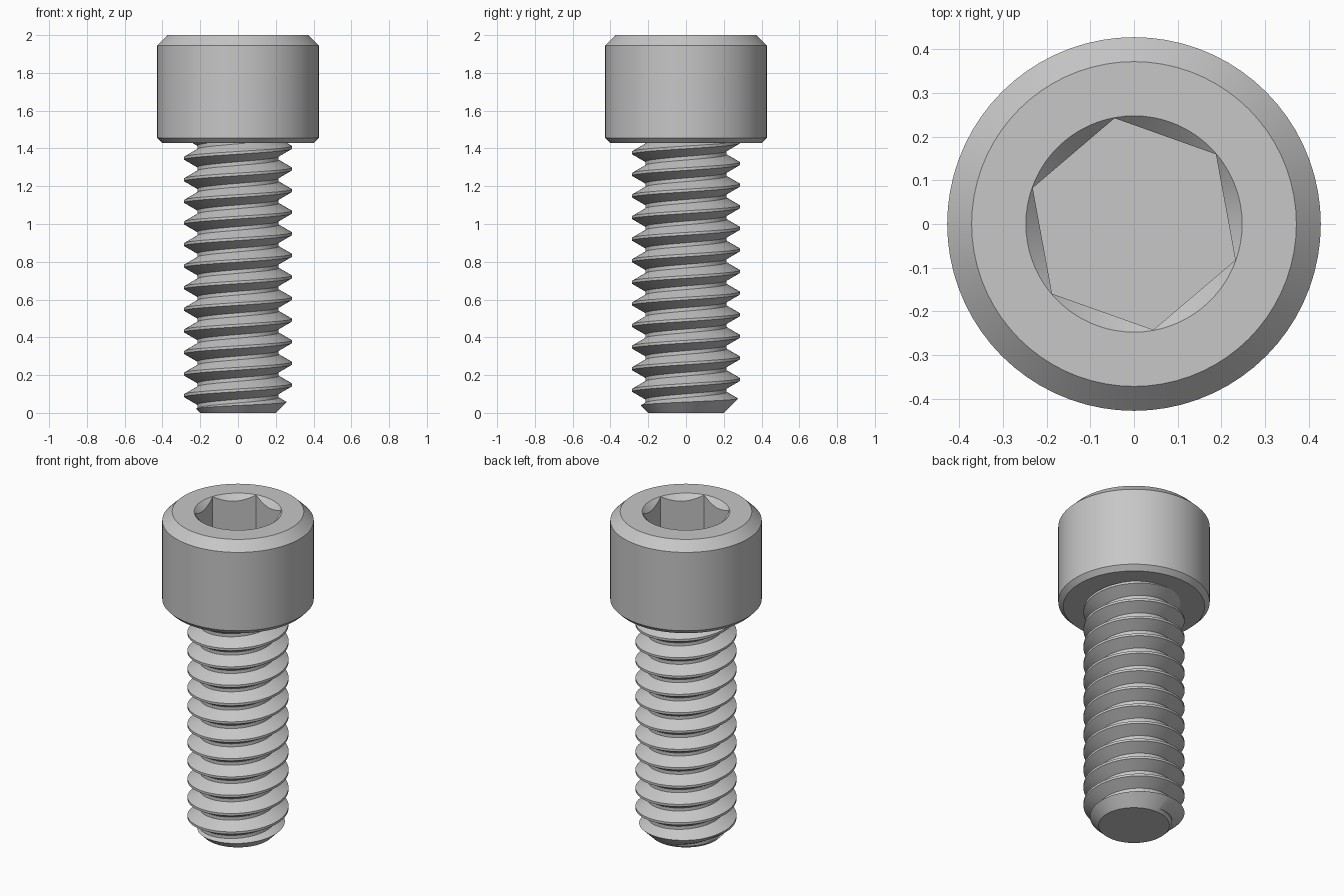
import bpy, bmesh, math

cube = bpy.data.objects.get("Cube")
if cube:
    bpy.data.objects.remove(cube, do_unlink=True)

SIDES = 72
PITCH = 0.1143
CREST, ROOT = 0.2855, 0.2155
PHASE = 0.034          # crest height on the +x side
HEAD_BASE = 1.4286

steel = bpy.data.materials.new("grey_steel")
steel.use_nodes = True
steel.diffuse_color = (0.57, 0.57, 0.57, 1)
steel.node_tree.nodes["Principled BSDF"].inputs["Base Color"].default_value = (0.57, 0.57, 0.57, 1)


def finish(bm, name):
    """Turn a bmesh into a named steel object."""
    bmesh.ops.recalc_face_normals(bm, faces=bm.faces)
    mesh = bpy.data.meshes.new(name)
    bm.to_mesh(mesh)
    bm.free()
    mesh.materials.append(steel)
    obj = bpy.data.objects.new(name, mesh)
    bpy.context.collection.objects.link(obj)
    return obj


def lathe(name, profile, sides=SIDES, turn=0.0):
    """Closed solid of revolution from (radius, height) points, capped flat."""
    bm = bmesh.new()
    rings = []
    for r, z in profile:
        angles = [turn + math.tau * i / sides for i in range(sides)]
        rings.append([bm.verts.new((r * math.cos(a), r * math.sin(a), z)) for a in angles])
    for low, high in zip(rings, rings[1:]):
        for i in range(sides):
            j = (i + 1) % sides
            bm.faces.new((low[i], low[j], high[j], high[i]))
    bm.faces.new(rings[0])
    bm.faces.new(rings[-1])
    return finish(bm, name)


def select_only(obj):
    bpy.ops.object.select_all(action='DESELECT')
    obj.select_set(True)
    bpy.context.view_layer.objects.active = obj


def cut(obj, cutter, operation):
    """Apply a boolean and discard the cutter."""
    cutter.hide_render = True
    mod = obj.modifiers.new("cut", 'BOOLEAN')
    mod.operation = operation
    mod.solver = 'EXACT'
    mod.object = cutter
    select_only(obj)
    bpy.ops.object.modifier_apply(modifier=mod.name)
    bpy.data.objects.remove(cutter, do_unlink=True)


def thread(name, turns):
    """Right-handed helical ridge with flat crest and root, closed at both ends."""
    bm = bmesh.new()
    half_crest = PITCH / 16
    half_root = half_crest + (CREST - ROOT) * math.tan(math.radians(30))
    section = [(ROOT, -half_root), (CREST, -half_crest), (CREST, half_crest), (ROOT, half_root)]
    rows = 4 * turns
    cols = []
    for i in range(SIDES):
        a = math.tau * i / SIDES
        col = []
        for m in range(rows):
            r, dz = section[m % 4]
            z = PHASE + PITCH * (m // 4 - 2 + i / SIDES) + dz
            col.append(bm.verts.new((r * math.cos(a), r * math.sin(a), z)))
        cols.append(col)
    for i in range(SIDES):
        # the last column joins the first one a full pitch higher
        nxt, lift = (cols[i + 1], 0) if i + 1 < SIDES else (cols[0], 4)
        for m in range(rows - 1 - lift):
            bm.faces.new((cols[i][m], nxt[m + lift], nxt[m + lift + 1], cols[i][m + 1]))
    # fan each open end to a point on the axis
    middle = PHASE + PITCH * turns / 2
    ends = [e for e in bm.edges if e.is_boundary]
    low = [e for e in ends if e.verts[0].co.z < middle]
    high = [e for e in ends if e.verts[0].co.z >= middle]
    for group in (low, high):
        heights = [v.co.z for e in group for v in e.verts]
        tip = bm.verts.new((0, 0, (min(heights) + max(heights)) / 2))
        for e in group:
            bm.faces.new((e.verts[0], e.verts[1], tip))
    return finish(bm, name)


# Threaded shank, trimmed by a blank with a chamfered tip
shank = thread("threaded_shank", 17)
blank = lathe("shank_blank", [(0.2, 0), (0.32, 0.12), (0.32, 1.47), (0.2, 1.47)])
cut(shank, blank, 'INTERSECT')

# Cylindrical head with chamfered rims
head = lathe("socket_head", [(0.4, HEAD_BASE), (0.428, HEAD_BASE + 0.028), (0.428, 1.945), (0.372, 2)])

# Hexagonal socket with a conical lead-in
hexagon = lathe("hex_cutter", [(0.2465, 1.72), (0.2465, 2.1)], 6, math.radians(40.4))
cut(head, hexagon, 'DIFFERENCE')
cone = lathe("lead_in_cutter", [(0.1478, 1.9), (0.2478, 2), (0.2978, 2.05)])
cut(head, cone, 'DIFFERENCE')

for part in (shank, head):
    select_only(part)
    bpy.ops.object.shade_smooth_by_angle(angle=math.radians(25))
